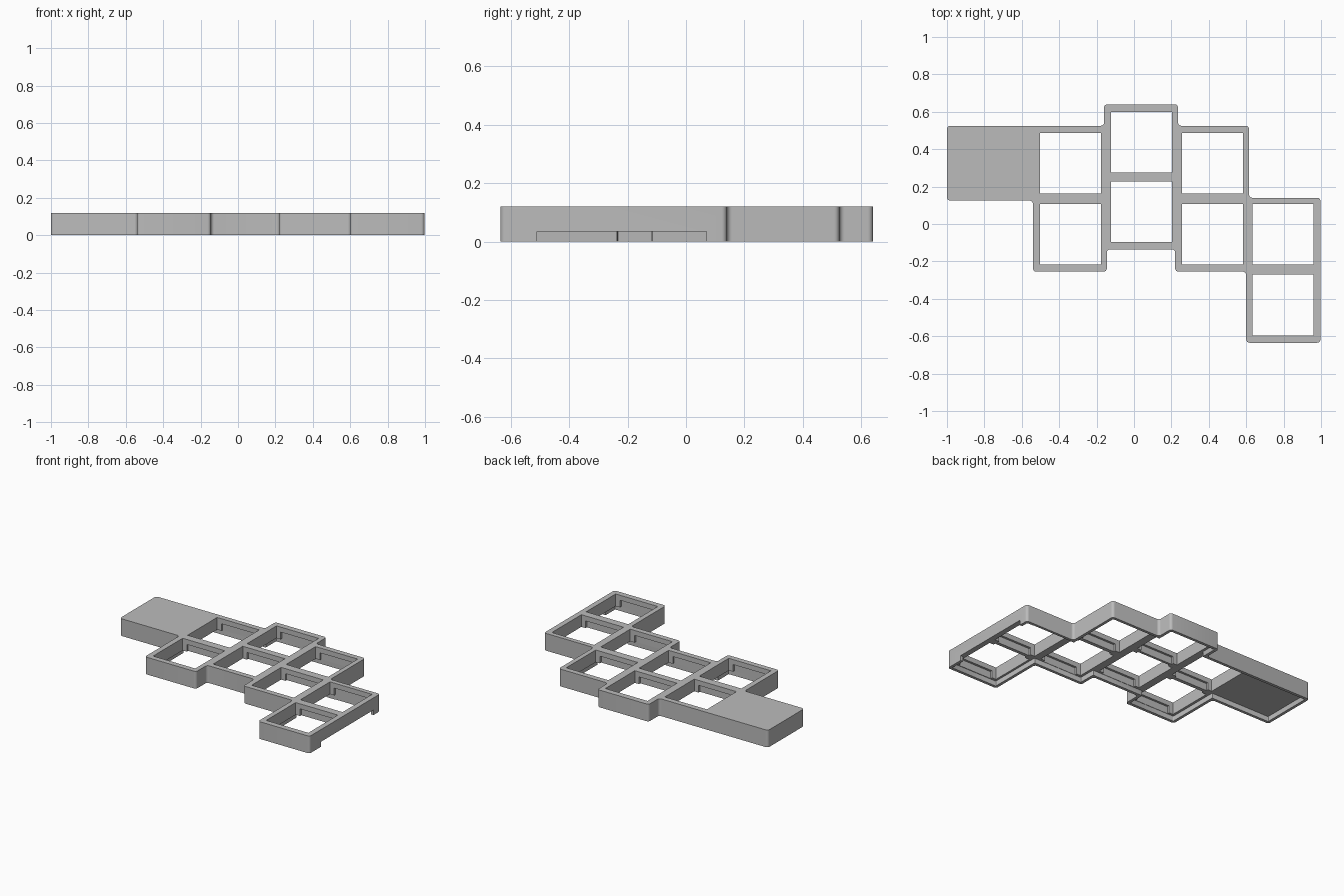
import bpy, bmesh, math
from mathutils import Vector, Matrix

if "Cube" in bpy.data.objects:
    bpy.data.objects.remove(bpy.data.objects["Cube"], do_unlink=True)

HEIGHT, CEILING, WALL = 0.12, 0.035, 0.02
HOLE = 0.325

# Outline of the staggered case, counter-clockwise
OUTLINE = [(-1, .125), (-.54, .125), (-.54, -.255), (-.145, -.255), (-.145, -.135),
           (.22, -.135), (.22, -.255), (.6, -.255), (.6, -.635), (.997, -.635),
           (.997, .14), (.615, .14), (.615, .525), (.235, .525), (.235, .64),
           (-.16, .64), (-.16, .525), (-1, .525)]

# Key positions: column x and the two key centres in that column
COLUMNS = [(-.34, (.325, -.055)), (.04, (.437, .065)), (.42, (.325, -.055)), (.797, (-.055, -.433))]
KEYS = [(x, y) for x, ys in COLUMNS for y in ys]


def corners(points):
    """Yield each corner with its incoming and outgoing directions."""
    pts = [Vector(p) for p in points]
    for i, p in enumerate(pts):
        yield p, (p - pts[i - 1]).normalized(), (pts[(i + 1) % len(pts)] - p).normalized()


def inset(points, d):
    """Move a right-angled outline inward."""
    return [p + d * (Vector((-a.y, a.x)) + Vector((-b.y, b.x))) for p, a, b in corners(points)]


def rounded(points, radius, steps=6):
    """Replace each right-angled corner with an arc."""
    result = []
    for p, a, b in corners(points):
        centre = p - a * radius + b * radius
        for k in range(steps + 1):
            t = math.pi / 2 * k / steps
            result.append(centre - b * radius * math.cos(t) + a * radius * math.sin(t))
    return result


def make_object(name, bm):
    bmesh.ops.recalc_face_normals(bm, faces=bm.faces)
    mesh = bpy.data.meshes.new(name)
    bm.to_mesh(mesh)
    bm.free()
    obj = bpy.data.objects.new(name, mesh)
    bpy.context.collection.objects.link(obj)
    return obj


def prism(name, points, z0, z1):
    bm = bmesh.new()
    face = bm.faces.new([bm.verts.new((p.x, p.y, z0)) for p in points])
    top = bmesh.ops.extrude_face_region(bm, geom=[face])["geom"]
    bmesh.ops.translate(bm, vec=(0, 0, z1 - z0),
                        verts=[g for g in top if isinstance(g, bmesh.types.BMVert)])
    return make_object(name, bm)


def boxes(name, centres, sx, sy, z0, z1):
    bm = bmesh.new()
    for x, y in centres:
        m = Matrix.Translation((x, y, (z0 + z1) / 2)) @ Matrix.Diagonal((sx, sy, z1 - z0, 1))
        bmesh.ops.create_cube(bm, size=1, matrix=m)
    return make_object(name, bm)


# Solid case body and the shapes removed from it
case = prism("keyboard_case", rounded(OUTLINE, .018), 0, HEIGHT)
cutters = [
    prism("underside_cavity", rounded(inset(OUTLINE, WALL), .006, 3), -.05, CEILING),
    boxes("key_openings", KEYS, HOLE, HOLE, -.05, .2),
    boxes("clip_recesses", KEYS, .26, HOLE + .03, -.04, .085),
    boxes("side_notch", [(1, -.22)], .1, .58, -.06, CEILING),
]

bpy.context.view_layer.objects.active = case
for cutter in cutters:
    cutter.hide_render = True
    mod = case.modifiers.new(cutter.name, "BOOLEAN")
    mod.operation = "DIFFERENCE"
    mod.solver = "EXACT"
    mod.object = cutter
    bpy.ops.object.modifier_apply(modifier=mod.name)
    bpy.data.objects.remove(cutter, do_unlink=True)

# Plain grey plastic
grey = bpy.data.materials.new("grey plastic")
grey.use_nodes = True
grey.diffuse_color = (.5, .5, .5, 1)
grey.node_tree.nodes["Principled BSDF"].inputs["Base Color"].default_value = (.5, .5, .5, 1)
case.data.materials.clear()
case.data.materials.append(grey)

# Smooth the corner arcs, keep the edges sharp
bpy.ops.object.select_all(action="DESELECT")
case.select_set(True)
bpy.ops.object.shade_smooth_by_angle(angle=math.radians(30))
